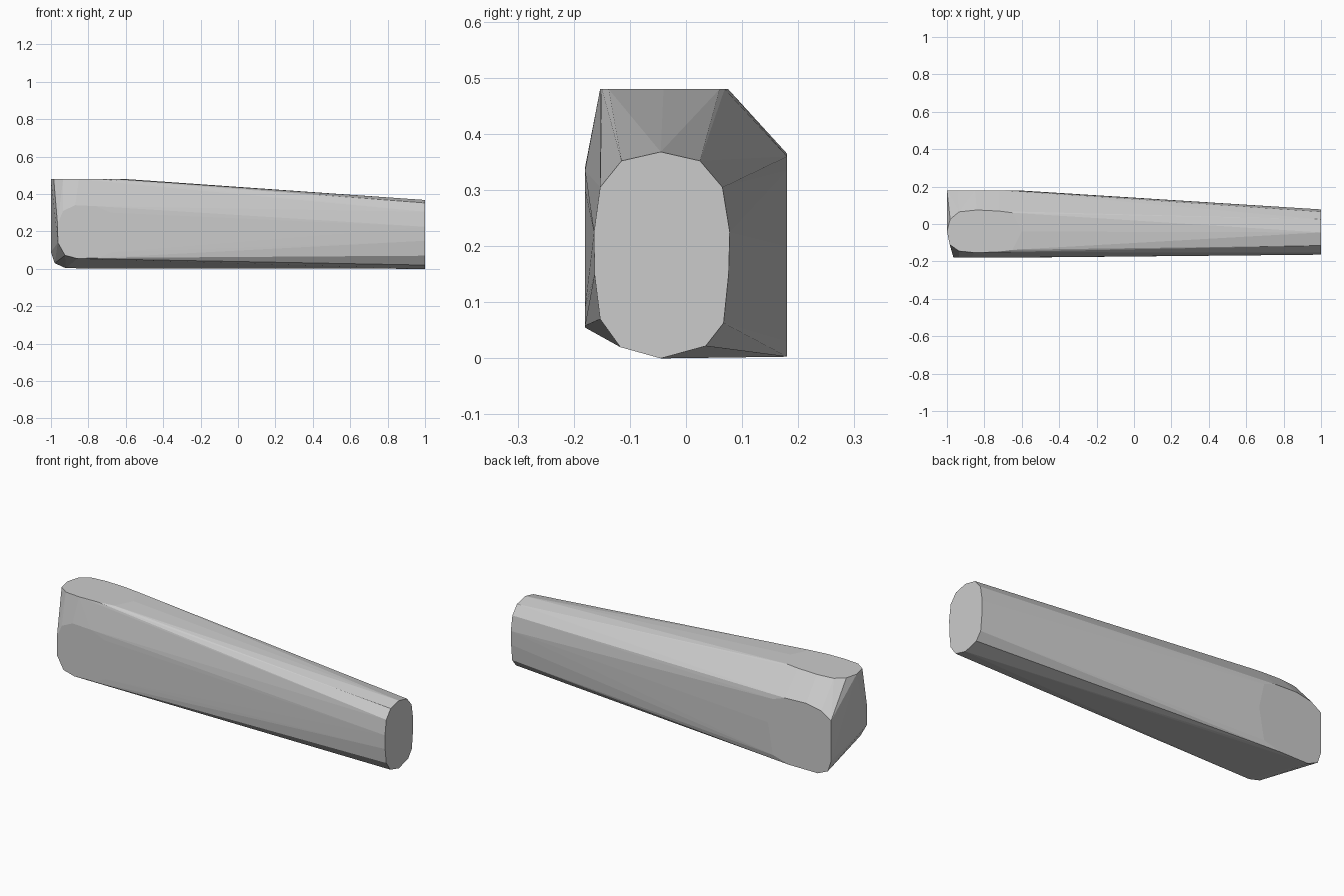
import bpy, bmesh

if "Cube" in bpy.data.objects:
    bpy.data.objects.remove(bpy.data.objects["Cube"])

points = []

# Narrow end: faceted oval at x = 1 (y, z)
for y, z in [(-.045, .368), (.025, .352), (.065, .305), (.078, .225), (.076, .15),
             (.067, .063), (.035, .022), (-.045, 0), (-.117, .02), (-.153, .07),
             (-.163, .15), (-.164, .225), (-.153, .305), (-.115, .352)]:
    points.append((1, y, z))

# Flat top pad at the wide end (x, y)
for x, y in [(-1, -.04), (-.983, .025), (-.935, .065), (-.84, .075), (-.72, .069),
             (-.65, .06), (-.6, -.04), (-.65, -.138), (-.74, -.15), (-.85, -.153),
             (-.935, -.145), (-.985, -.11)]:
    points.append((x, y, .48))

# Flat back pad (x, z)
for x, z in [(-1, .09), (-1, .2), (-1, .31), (-.94, .348), (-.85, .365), (-.72, .36),
             (-.65, .335), (-.62, .2), (-.65, .03), (-.75, .003), (-.92, .003),
             (-.98, .03)]:
    points.append((x, .18, z))

# Flat front pad (x, z)
for x, z in [(-.963, .14), (-.965, .24), (-.935, .31), (-.87, .34), (-.76, .335),
             (-.68, .3), (-.65, .2), (-.67, .09), (-.75, .058), (-.86, .055),
             (-.925, .072)]:
    points.append((x, -.18, z))

# Skin all the profiles with one convex hull
bm = bmesh.new()
for p in points:
    bm.verts.new(p)
hull = bmesh.ops.convex_hull(bm, input=bm.verts)
loose = [v for v in bm.verts if not v.link_faces]
bmesh.ops.delete(bm, geom=loose, context='VERTS')
bmesh.ops.dissolve_limit(bm, angle_limit=.005, verts=bm.verts, edges=bm.edges)
bmesh.ops.recalc_face_normals(bm, faces=bm.faces)
mesh = bpy.data.meshes.new("tapered_handle")
bm.to_mesh(mesh)
bm.free()
bpy.context.collection.objects.link(bpy.data.objects.new("tapered_handle", mesh))
